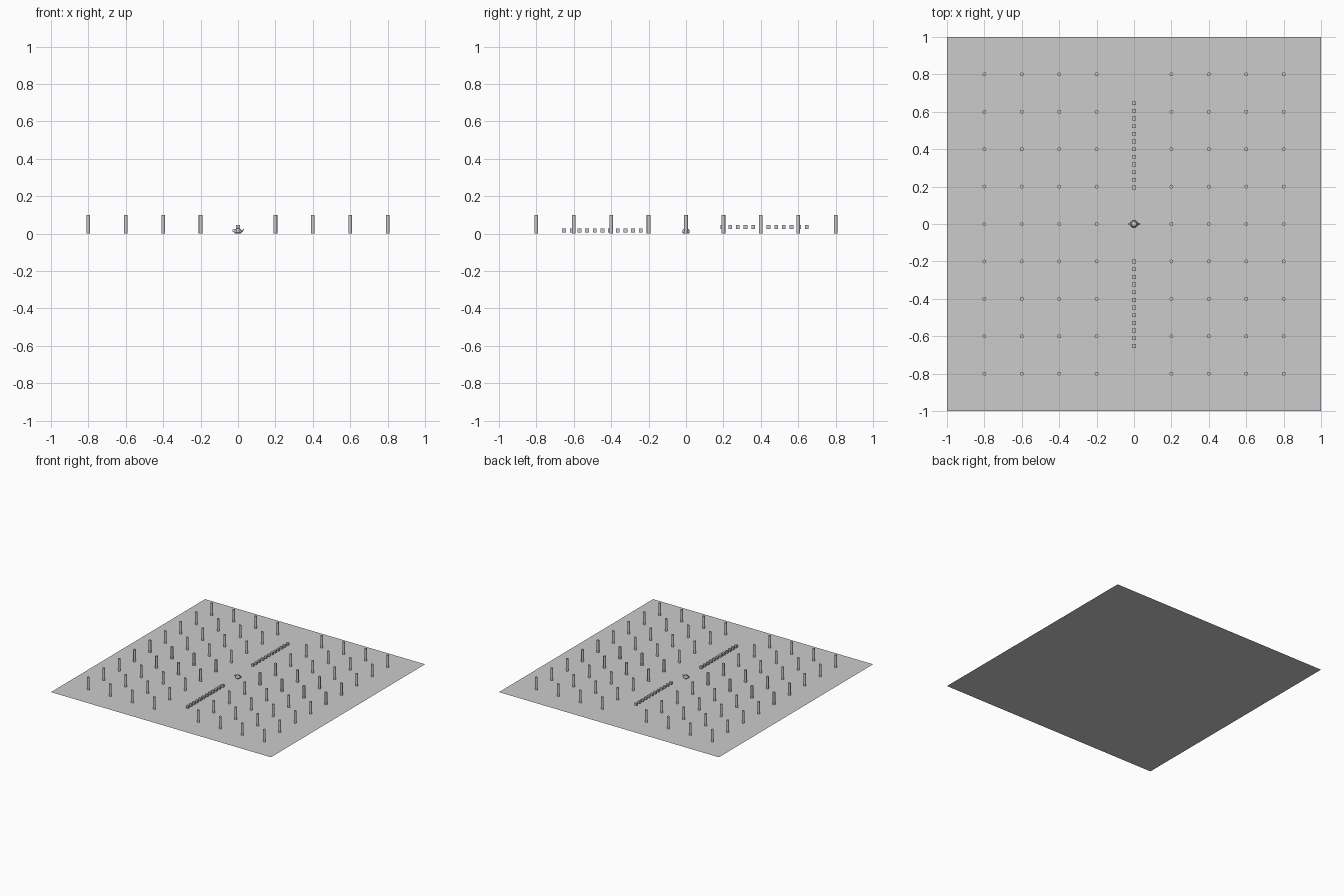
import bpy, bmesh, math
from mathutils import Matrix, Vector

if "Cube" in bpy.data.objects:
    bpy.data.objects.remove(bpy.data.objects["Cube"])


def finish(bm, name, smooth=False):
    mesh = bpy.data.meshes.new(name)
    bm.to_mesh(mesh)
    bm.free()
    obj = bpy.data.objects.new(name, mesh)
    bpy.context.collection.objects.link(obj)
    if smooth:
        bpy.context.view_layer.objects.active = obj
        obj.select_set(True)
        bpy.ops.object.shade_smooth_by_angle(angle=math.radians(40))
        obj.select_set(False)
    return obj


# flat field
bm = bmesh.new()
bmesh.ops.create_grid(bm, x_segments=1, y_segments=1, size=1)
finish(bm, "ground_plane")

# posts: eight columns, nine rows, centre column left free
bm = bmesh.new()
for i in range(-4, 5):
    for j in range(-4, 5):
        if i:
            bmesh.ops.create_cone(
                bm, cap_ends=True, segments=20, radius1=0.01, radius2=0.01,
                depth=0.1, matrix=Matrix.Translation((i * 0.2, j * 0.2, 0.05)))
finish(bm, "posts", True)


# two rows of small cubes at different heights
def cube_row(name, start, z):
    bm = bmesh.new()
    for k in range(12):
        y = start + k * 0.041
        bmesh.ops.create_cube(bm, size=0.02, matrix=Matrix.Translation((0, y, z)))
    finish(bm, name)


cube_row("front_cube_row", -0.652, 0.016)
cube_row("back_cube_row", 0.195, 0.035)

# teapot, drawn in large units and scaled down
S = 0.01


def lathe(name, profile, n=32):
    bm = bmesh.new()
    verts = [bm.verts.new((r * S, 0, z * S)) for r, z in profile]
    edges = [bm.edges.new(p) for p in zip(verts, verts[1:])]
    bmesh.ops.spin(bm, geom=verts + edges, axis=(0, 0, 1), cent=(0, 0, 0),
                   angle=math.tau, steps=n)
    bmesh.ops.remove_doubles(bm, verts=bm.verts, dist=1e-6)
    bmesh.ops.recalc_face_normals(bm, faces=bm.faces)
    finish(bm, name, True)


def tube(name, path, n=12):
    # path points: x, z, radius in plane, half width in y
    bm = bmesh.new()
    rings = []
    for k, (x, z, r, w) in enumerate(path):
        a, b = path[max(k - 1, 0)], path[min(k + 1, len(path) - 1)]
        t = Vector((b[0] - a[0], 0, b[1] - a[1])).normalized()
        side = Vector((-t.z, 0, t.x))
        ring = []
        for m in range(n):
            ang = math.tau * m / n
            p = Vector((x, 0, z)) + side * r * math.cos(ang)
            p.y = w * math.sin(ang)
            ring.append(bm.verts.new(p * S))
        rings.append(ring)
    for u, v in zip(rings, rings[1:]):
        for m in range(n):
            q = (m + 1) % n
            bm.faces.new((u[m], u[q], v[q], v[m]))
    bmesh.ops.recalc_face_normals(bm, faces=bm.faces)
    finish(bm, name, True)


lathe("teapot_body", [(0, 0), (1.2, 0.03), (1.5, 0.15), (1.75, 0.4), (1.95, 0.7),
                      (2.0, 0.95), (1.9, 1.4), (1.7, 1.9), (1.5, 2.4),
                      (1.45, 2.48), (1.38, 2.48), (1.4, 2.4)])
lathe("teapot_lid", [(1.3, 2.4), (1.1, 2.5), (0.6, 2.62), (0.25, 2.7), (0.2, 2.75),
                     (0.3, 2.88), (0.39, 3.0), (0.33, 3.1), (0, 3.15)])
tube("teapot_handle", [(-1.55, 2.14, .12, .3), (-2.2, 2.13, .13, .3), (-2.7, 2.0, .14, .3),
                       (-2.85, 1.7, .14, .3), (-2.7, 1.25, .14, .3),
                       (-2.35, 0.9, .14, .3), (-1.9, 0.7, .14, .3)])
tube("teapot_spout", [(1.65, 0.95, .55, .66), (2.15, 1.15, .42, .52), (2.4, 1.5, .33, .42),
                      (2.6, 1.95, .27, .32), (2.9, 2.3, .26, .26), (3.15, 2.4, .27, .25)])
